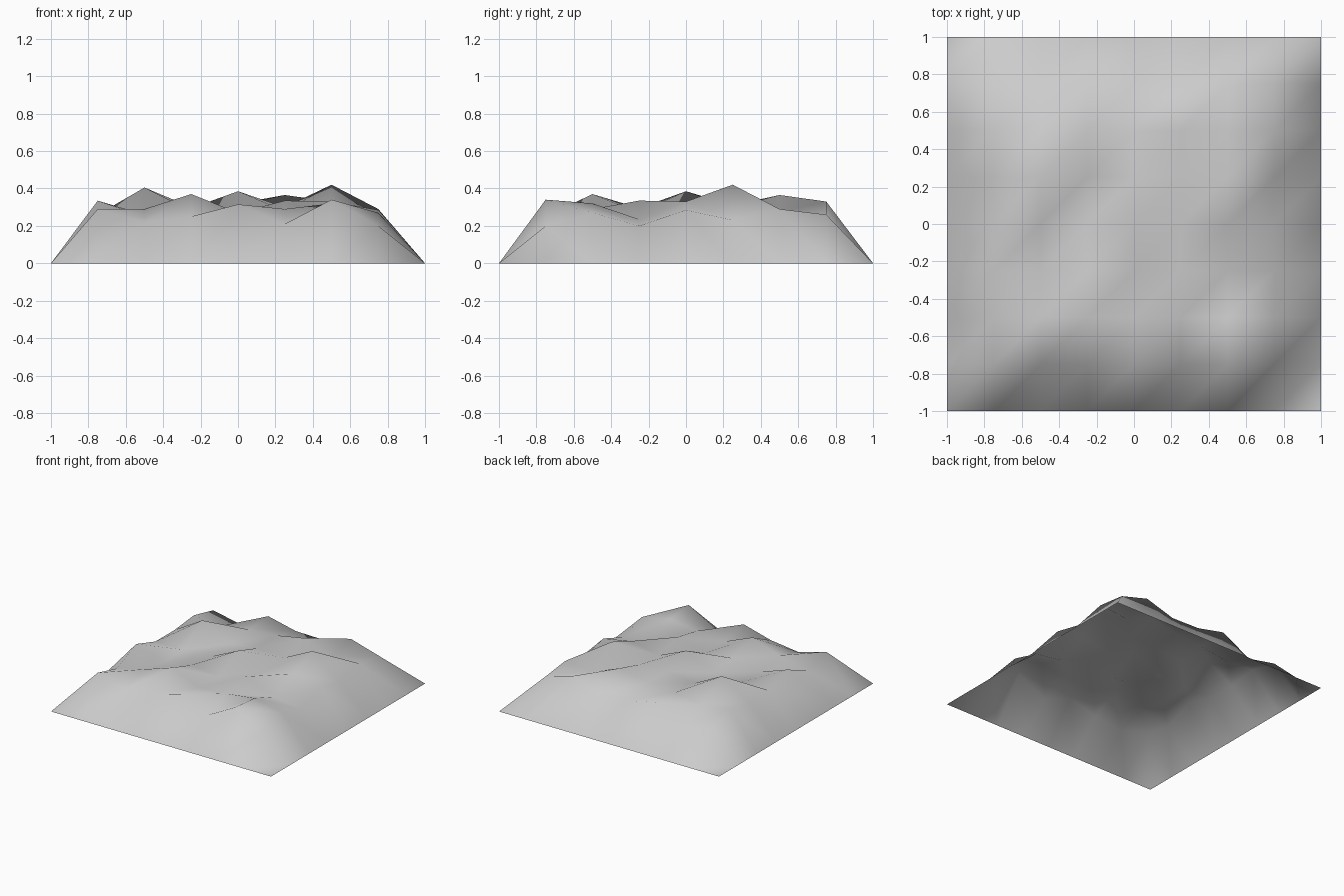
import bpy
import bmesh

# Remove the default cube only
default_cube = bpy.data.objects.get("Cube")
if default_cube:
    bpy.data.objects.remove(default_cube, do_unlink=True)

# Hill heights in hundredths, one row per grid line, front row first
HILL_ROWS = (
    "29 22 25 315 21 34 20",
    "23 29 37 27 29 32 27",
    "335 25 295 27 335 235 20",
    "26 26 27 385 28 33 285",
    "26 405 28 31 30 42 23",
    "285 265 30 32 365 27 29",
    "23 18 315 26 255 33 26",
)
CELLS = len(HILL_ROWS) + 1
heights = [[float("." + text) for text in row.split()] for row in HILL_ROWS]


def grid_index(value):
    """Grid line number of a coordinate between the two borders."""
    return round((value + 1) * CELLS / 2)


def ground_height(x, y):
    """Hill height at a grid point, with the outer border on the ground."""
    column, row = grid_index(x), grid_index(y)
    if 0 < column < CELLS and 0 < row < CELLS:
        return heights[row - 1][column - 1]
    return 0.0


def make_material(name, colour):
    material = bpy.data.materials.new(name)
    material.use_nodes = True
    material.diffuse_color = colour
    shader = next(n for n in material.node_tree.nodes if n.type == 'BSDF_PRINCIPLED')
    shader.inputs["Base Color"].default_value = colour
    return material


# Terrain sheet, open underneath
bm = bmesh.new()
bmesh.ops.create_grid(bm, x_segments=CELLS, y_segments=CELLS, size=1)
for vert in bm.verts:
    vert.co.z = ground_height(vert.co.x, vert.co.y)

# Fold every cell along the same diagonal
for face in list(bm.faces):
    ordered = sorted(face.verts, key=lambda v: v.co.x + v.co.y)
    bmesh.utils.face_split(face, ordered[0], ordered[-1])
for face in bm.faces:
    face.smooth = True
    face.normal_update()
    if face.normal.z < 0:
        face.normal_flip()

mesh = bpy.data.meshes.new("hilly_terrain")
bm.to_mesh(mesh)
bm.free()
mesh.materials.append(make_material("stone_grey", (0.6, 0.6, 0.6, 1)))
terrain = bpy.data.objects.new("hilly_terrain", mesh)
bpy.context.scene.collection.objects.link(terrain)
